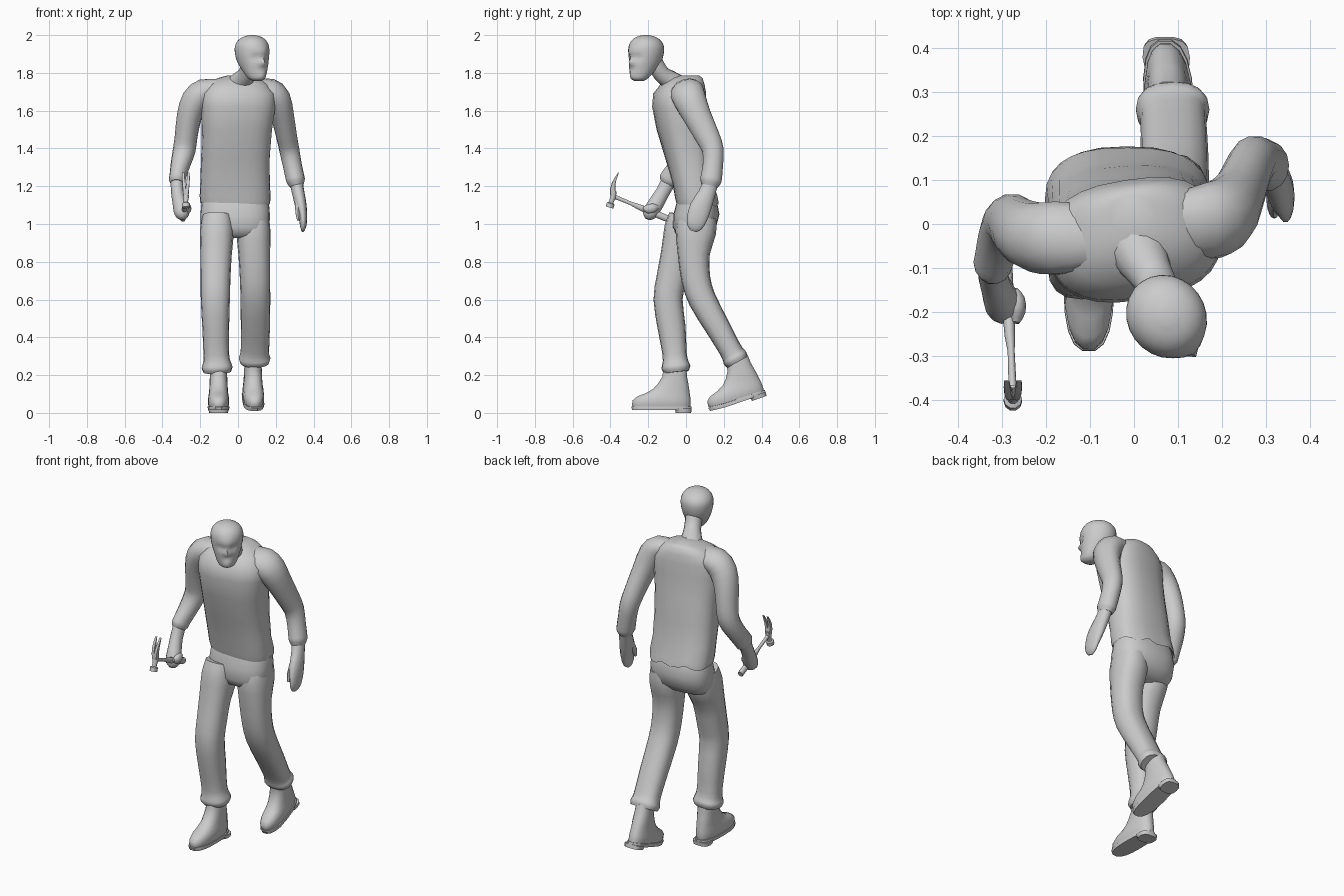
import bpy, bmesh
from math import sin, cos, pi, radians, exp
from mathutils import Vector, Matrix


def interpolate(rings, sub):
    """Catmull-Rom refinement of ring parameters."""
    out = []
    for i in range(len(rings) - 1):
        p0, p1 = rings[max(i - 1, 0)], rings[i]
        p2, p3 = rings[i + 1], rings[min(i + 2, len(rings) - 1)]
        for k in range(sub):
            t = k / sub
            out.append([0.5 * (2 * b + (c - a) * t + (2 * a - 5 * b + 4 * c - d) * t * t
                               + (3 * b - a - 3 * c + d) * t ** 3)
                        for a, b, c, d in zip(p0, p1, p2, p3)])
    return out + [list(rings[-1])]


def loft(name, rings, n=14, power=2.0, sub=1, flat=False, fn=None, angle=50):
    """Skin rings (x, y, z, half width, half depth) into a closed tube."""
    if sub > 1:
        rings = interpolate(rings, sub)
    bm = bmesh.new()
    loops = []
    for i, (x, y, z, a, b) in enumerate(rings):
        side, other = Vector((1, 0, 0)), Vector((0, 1, 0))
        if not flat:
            lo, hi = rings[max(i - 1, 0)], rings[min(i + 1, len(rings) - 1)]
            t = (Vector(hi[:3]) - Vector(lo[:3])).normalized()
            side = (side - t * side.dot(t)).normalized()
            other = t.cross(side)
        loop = []
        for k in range(n):
            c, s = cos(2 * pi * k / n), sin(2 * pi * k / n)
            u = abs(c) ** (2 / power) * (1 if c > 0 else -1)
            v = abs(s) ** (2 / power) * (1 if s > 0 else -1)
            p = Vector((x, y, z)) + side * a * u + other * b * v
            loop.append(bm.verts.new(fn(p) if fn else p))
        loops.append(loop)
    for l0, l1 in zip(loops, loops[1:]):
        for k in range(n):
            bm.faces.new((l0[k], l0[(k + 1) % n], l1[(k + 1) % n], l1[k]))
    bm.faces.new(loops[0])
    bm.faces.new(loops[-1])
    bmesh.ops.recalc_face_normals(bm, faces=bm.faces)
    mesh = bpy.data.meshes.new(name)
    bm.to_mesh(mesh)
    bm.free()
    ob = bpy.data.objects.new(name, mesh)
    bpy.context.collection.objects.link(ob)
    bpy.ops.object.select_all(action='DESELECT')
    bpy.context.view_layer.objects.active = ob
    ob.select_set(True)
    bpy.ops.object.shade_smooth_by_angle(angle=radians(angle))
    return ob


# Head: turned to the left side, with sockets, nose, brow and chin pushed out of the loft
FEATURES = [(-.034, -.085, 1.883, -.016, .017), (.034, -.085, 1.883, -.016, .017),
            (0, -.1, 1.855, .018, .015), (0, -.095, 1.912, .008, .03),
            (0, -.09, 1.823, -.006, .014), (0, -.085, 1.785, .012, .025)]


def face(p):
    q = p.copy()
    for x, y, z, amount, size in FEATURES:
        q.y -= amount * exp(-(p - Vector((x, y, z))).length_squared / (size * size))
    return Matrix.Rotation(radians(36), 4, 'Z') @ q + Vector((.075, -.212, 0))


loft("head", [(0, -.045, 1.757, .022, .022), (0, -.042, 1.768, .042, .042), (0, -.033, 1.79, .056, .056),
              (0, -.018, 1.825, .069, .077), (0, -.006, 1.86, .08, .091), (0, 0, 1.9, .088, .097),
              (0, .002, 1.94, .088, .096), (0, .001, 1.97, .074, .081), (0, 0, 1.99, .048, .053),
              (0, 0, 2.0, .015, .017)], n=24, sub=3, flat=True, fn=face)
loft("neck", [(0, -.04, 1.72, .08, .07), (.025, -.09, 1.765, .058, .052), (.048, -.13, 1.795, .047, .045),
              (.062, -.165, 1.85, .047, .047)], sub=2)


# Sweater: leaning forward, shoulders twisted, hem hollow and ragged at the back
def sweater(p):
    if p.z < 1.14:
        p.z += .012 * sin(p.x * 45) * max(0, min(1, p.y * 10)) - p.x * .04
    k = max(0, min(1, (p.z - 1.15) / .5))
    return Matrix.Rotation(radians(9) * k, 4, 'Z') @ p


loft("sweater", [(-.015, .055, 1.16, .165, .095), (-.015, .06, 1.12, .178, .105), (-.015, .062, 1.108, .184, .112),
                 (-.015, .055, 1.14, .188, .113), (-.015, .036, 1.22, .184, .108), (-.013, .012, 1.35, .182, .121),
                 (-.008, -.018, 1.5, .186, .134), (-.005, -.036, 1.62, .197, .138),
                 (-.005, -.033, 1.69, .195, .135), (-.005, -.018, 1.74, .16, .112),
                 (0, .0, 1.773, .105, .085), (0, .018, 1.787, .05, .05)],
     n=28, power=2.6, flat=True, fn=sweater)

# Sleeves with gathered cuffs
loft("left_sleeve", [(.1, .0, 1.715, .05, .075), (.165, .005, 1.70, .07, .09), (.205, .02, 1.66, .075, .088),
                     (.235, .06, 1.57, .062, .076), (.258, .115, 1.46, .055, .066),
                     (.272, .143, 1.39, .053, .058), (.288, .142, 1.31, .05, .055),
                     (.302, .134, 1.245, .05, .058), (.306, .13, 1.225, .048, .056),
                     (.31, .125, 1.20, .036, .044)], sub=2)
loft("right_sleeve", [(-.1, -.03, 1.715, .05, .075), (-.175, -.032, 1.70, .07, .085), (-.225, -.03, 1.655, .075, .08),
                      (-.258, -.015, 1.57, .066, .074), (-.275, .003, 1.46, .06, .066),
                      (-.285, .003, 1.39, .06, .06), (-.303, -.03, 1.32, .053, .055),
                      (-.318, -.075, 1.255, .045, .056), (-.322, -.09, 1.232, .044, .055),
                      (-.324, -.1, 1.215, .034, .042)], sub=2)

# Hands: left hangs loosely, right is closed around the hammer
loft("left_hand", [(.308, .13, 1.22, .034, .042), (.32, .11, 1.16, .033, .046), (.334, .078, 1.09, .03, .058),
                   (.344, .058, 1.03, .022, .055), (.345, .045, .985, .016, .042), (.342, .038, .963, .006, .018)], sub=2)
loft("left_thumb", [(.315, .07, 1.12, .014, .018), (.318, .035, 1.06, .014, .018),
                    (.32, .02, 1.02, .007, .008)], n=8, sub=2)
loft("right_hand", [(-.323, -.095, 1.22, .034, .04), (-.32, -.125, 1.165, .034, .038), (-.31, -.155, 1.115, .037, .042),
                    (-.3, -.18, 1.075, .042, .042), (-.295, -.195, 1.045, .036, .036),
                    (-.293, -.203, 1.025, .014, .014)], sub=2)
loft("right_thumb", [(-.275, -.15, 1.09, .01, .01), (-.268, -.17, 1.085, .019, .024), (-.266, -.2, 1.08, .019, .026),
                     (-.27, -.225, 1.085, .009, .01)], n=10, sub=2)

# Claw hammer
loft("hammer_handle", [(-.292, -.097, 1.028, .015, .018), (-.291, -.12, 1.037, .015, .019),
                       (-.286, -.2, 1.07, .014, .018), (-.283, -.255, 1.093, .012, .015),
                       (-.28, -.29, 1.108, .008, .01), (-.277, -.365, 1.139, .009, .011),
                       (-.276, -.395, 1.15, .011, .014)], n=10)
loft("hammer_face", [(-.276, -.379, 1.175, .014, .013), (-.276, -.387, 1.14, .016, .016),
                     (-.276, -.394, 1.122, .012, .013), (-.276, -.397, 1.112, .013, .014),
                     (-.276, -.399, 1.108, .021, .022), (-.276, -.405, 1.087, .021, .022)], n=10)
for label, s in (("left", 1), ("right", -1)):
    loft(label + "_hammer_claw", [(-.276 + s * .006, -.385, 1.155, .009, .017), (-.276 + s * .008, -.388, 1.185, .009, .014),
                                  (-.276 + s * .011, -.383, 1.215, .009, .01), (-.276 + s * .013, -.372, 1.243, .008, .006),
                                  (-.276 + s * .014, -.357, 1.272, .006, .002)], n=8, power=4)

# Trousers: seat and two legs with turned cuffs
loft("trouser_seat", [(-.015, .055, 1.16, .165, .09), (-.015, .058, 1.12, .178, .106), (-.015, .055, 1.05, .184, .122),
                      (-.015, .045, .98, .182, .113), (-.015, .035, .94, .165, .085),
                      (-.015, .03, .925, .12, .05)], n=24, power=2.5, flat=True)
loft("left_trouser_leg", [(.083, .06, 1.04, .08, .1), (.082, .052, .96, .09, .108), (.086, .041, .84, .084, .085),
                          (.09, .052, .71, .08, .077), (.092, .086, .6, .079, .074), (.092, .17, .45, .077, .066),
                          (.09, .232, .34, .075, .06), (.088, .25, .307, .078, .063), (.088, .261, .288, .084, .068),
                          (.088, .272, .268, .076, .06), (.088, .268, .275, .06, .045)][:10], n=16, power=2.4, sub=2)
loft("right_trouser_leg", [(-.11, .01, 1.04, .08, .1), (-.112, -.01, .96, .09, .108), (-.116, -.05, .84, .083, .084),
                           (-.119, -.077, .71, .079, .08), (-.12, -.095, .6, .077, .077), (-.118, -.076, .45, .071, .074),
                           (-.115, -.06, .31, .068, .064), (-.112, -.056, .265, .074, .07),
                           (-.111, -.053, .24, .082, .077), (-.11, -.05, .215, .072, .064)], n=16, power=2.4, sub=2)


# Boots: one shape, the left one tipped up on its toe
def right_foot(p):
    return p + Vector((-.103, 0, 0))


def left_foot(p):
    toe = Vector((0, -.295, .06))
    q = Matrix.Rotation(radians(19), 4, 'X') @ (p - toe)
    q.z += .022 * max(0, 1 - max(q.y, 0) / .1) * .5
    return q + Vector((.09 - q.y * .06, .105, .042))


def layers(rows):
    """Turn (height, toe y, heel y, half width) rows into rings."""
    return [(0, (t + h) / 2, z, w, (h - t) / 2) for z, t, h, w in rows]


for label, place in (("right", right_foot), ("left", left_foot)):
    loft(label + "_boot", layers([(.03, -.28, .022, .048), (.05, -.288, .026, .055), (.075, -.284, .026, .056),
                                  (.095, -.26, .024, .054), (.112, -.215, .021, .051), (.135, -.175, .018, .049),
                                  (.165, -.148, .013, .048), (.2, -.126, .006, .046), (.25, -.12, .003, .044)]),
         n=18, power=2.4, flat=True, fn=place)
    loft(label + "_boot_sole", layers([(.022, -.286, .028, .055), (.038, -.291, .031, .058), (.042, -.289, .03, .057)]),
         n=18, power=2.6, flat=True, fn=place, angle=35)
    loft(label + "_boot_heel", layers([(.008, -.055, .028, .05), (.03, -.06, .03, .054)]),
         n=14, power=3, flat=True, fn=place, angle=35)

# Rest the lowest boot on the floor
bpy.context.view_layer.update()
low = min(v.co.z for o in bpy.data.objects for v in o.data.vertices)
for o in bpy.data.objects:
    if "boot" in o.name:
        o.location.z -= low
